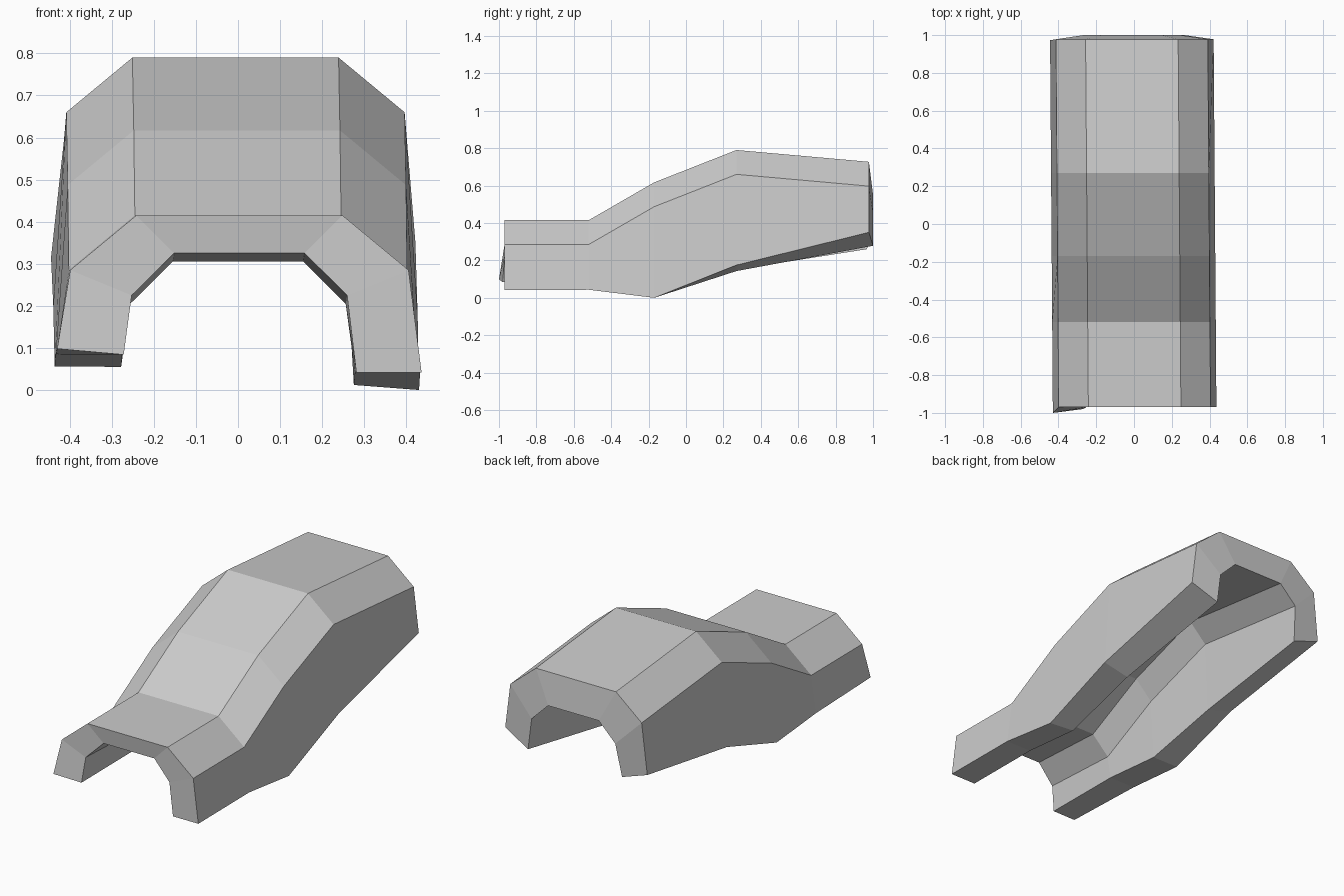
import bpy, bmesh

if "Cube" in bpy.data.objects:
    bpy.data.objects.remove(bpy.data.objects["Cube"])

# Arched shell stations:
# y, top z, inner-top drop, right outer/inner foot z, left outer/inner foot z
stations = [
    (-0.97, 0.415, 0.09, 0.042, 0.042, 0.098, 0.084),
    (-0.52, 0.415, 0.11, 0.043, 0.043, 0.085, 0.085),
    (-0.17, 0.617, 0.13, 0.000, 0.012, 0.056, 0.055),
    (0.27, 0.79, 0.15, 0.175, 0.143, 0.20, 0.15),
    (0.978, 0.727, 0.175, 0.35, 0.278, 0.315, 0.26),
]


def arch(bm, i, y, top, drop, ro, ri, lo, li):
    """Closed arch outline: over the outside, back along the inside."""
    shoulder, in_top = top - 0.13, top - drop
    outer = [(-0.433, lo), (-0.402, shoulder), (-0.245, top),
             (0.245, top), (0.402, shoulder), (0.433, ro)]
    inner = [(0.278, ri), (0.256, in_top - 0.1), (0.155, in_top),
             (-0.155, in_top), (-0.256, in_top - 0.1), (-0.275, li)]
    shift = -0.004 - 0.0075 * y          # the shell is turned very slightly
    ring = []
    for k, (x, z) in enumerate(outer + inner):
        dy = 0
        if i == 0:                       # uneven front lip
            dy = {0: -0.03, 11: -0.01, 8: 0.012, 9: 0.012}.get(k, 0)
        elif i == len(stations) - 1:     # rear lip leans outwards
            dy = {0: -0.005, 11: -0.01}.get(k, 0.022 if k > 5 else 0)
        ring.append(bm.verts.new((x + shift, y + dy, z)))
    return ring


bm = bmesh.new()
rings = [arch(bm, i, *s) for i, s in enumerate(stations)]

# Outer, inner and foot surfaces
for a, b in zip(rings, rings[1:]):
    for k in range(12):
        j = (k + 1) % 12
        bm.faces.new((a[k], a[j], b[j], b[k]))

# Front and rear lips, as strips between outer and inner outlines
for r in (rings[0], rings[-1]):
    for k in range(5):
        bm.faces.new((r[k], r[k + 1], r[10 - k], r[11 - k]))

bmesh.ops.recalc_face_normals(bm, faces=bm.faces)
mesh = bpy.data.meshes.new("arched_shell")
bm.to_mesh(mesh)
bm.free()
bpy.context.collection.objects.link(bpy.data.objects.new("arched_shell", mesh))
